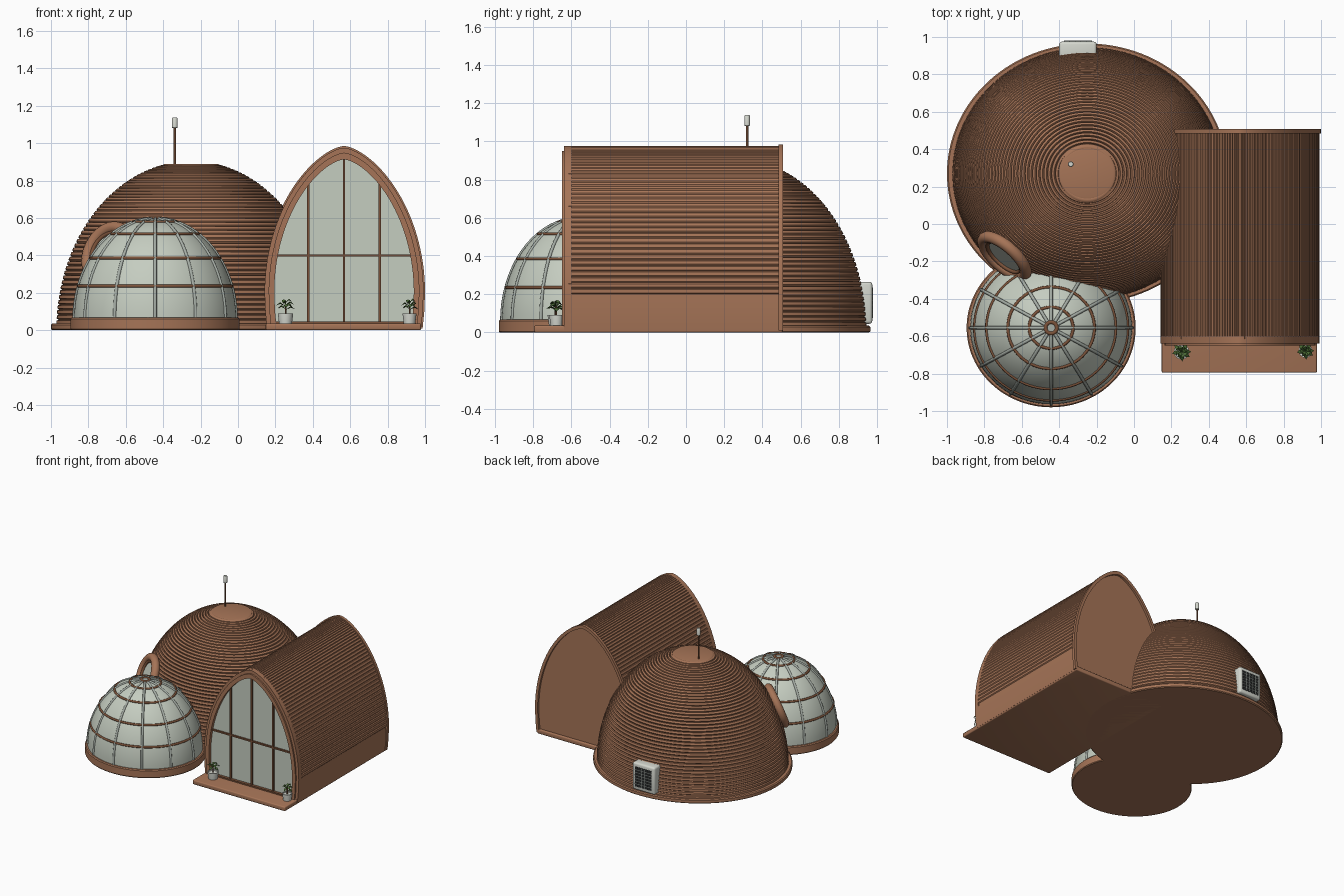
import bpy, bmesh, math
from math import sin, cos, pi
from mathutils import Vector, Matrix

if "Cube" in bpy.data.objects:
    bpy.data.objects.remove(bpy.data.objects["Cube"])


def mat(name, r, g, b):
    m = bpy.data.materials.new(name)
    m.diffuse_color = (r, g, b, 1)
    m.use_nodes = True
    m.node_tree.nodes["Principled BSDF"].inputs["Base Color"].default_value = m.diffuse_color
    return m


CLAY = mat("terracotta", .38, .175, .095)
FRAME = mat("dark_brown_frame", .20, .085, .042)
GLASS = mat("pale_glass", .56, .61, .53)
RIB = mat("grey_metal", .38, .42, .38)
WHITE = mat("off_white", .66, .68, .62)
DARK = mat("dark_grille", .02, .022, .022)
GREEN = mat("leaf_green", .07, .15, .035)


def finish(o, m, angle=35):
    o.data.materials.clear()
    o.data.materials.append(m)
    bpy.ops.object.select_all(action='DESELECT')
    o.select_set(True)
    bpy.context.view_layer.objects.active = o
    bpy.ops.object.shade_smooth_by_angle(angle=math.radians(angle))
    return o


def from_bm(name, bm, m, angle=35):
    bmesh.ops.recalc_face_normals(bm, faces=bm.faces)
    me = bpy.data.meshes.new(name)
    bm.to_mesh(me)
    bm.free()
    o = bpy.data.objects.new(name, me)
    bpy.context.collection.objects.link(o)
    return finish(o, m, angle)


def lathe(name, prof, c, m, sx=1, sy=1, segs=96, angle=35):
    """Spin an (r, z) profile round a vertical axis, with elliptical scale; ends are capped."""
    bm = bmesh.new()
    rings = [[bm.verts.new((c[0] + sx * r * cos(2 * pi * i / segs),
                            c[1] + sy * r * sin(2 * pi * i / segs), z)) for i in range(segs)] for r, z in prof]
    for a, b in zip(rings, rings[1:]):
        for i in range(segs):
            j = (i + 1) % segs
            bm.faces.new((a[i], a[j], b[j], b[i]))
    bm.faces.new(rings[0])
    bm.faces.new(rings[-1])
    return from_bm(name, bm, m, angle)


def extrude(name, pts, y0, y1, m, angle=35):
    """Extrude an (x, z) outline along y."""
    bm = bmesh.new()
    f = bm.faces.new([bm.verts.new((x, y0, z)) for x, z in pts])
    r = bmesh.ops.extrude_face_region(bm, geom=[f])
    for v in r['geom']:
        if isinstance(v, bmesh.types.BMVert):
            v.co.y = y1
    return from_bm(name, bm, m, angle)


def box(name, lo, hi, m, bevel=0):
    bm = bmesh.new()
    bmesh.ops.create_cube(bm, size=1)
    for v in bm.verts:
        v.co = [lo[i] + (v.co[i] + .5) * (hi[i] - lo[i]) for i in range(3)]
    if bevel:
        bmesh.ops.bevel(bm, geom=bm.edges[:], offset=bevel, segments=3, profile=.5, affect='EDGES')
    return from_bm(name, bm, m)


def torus(name, c, R, r, m, sx=1, sy=1, rot=None):
    bpy.ops.mesh.primitive_torus_add(major_radius=R, minor_radius=r, major_segments=64, minor_segments=10)
    o = bpy.context.object
    o.name = name
    M = Matrix.Translation(c) @ (rot or Matrix()) @ Matrix.Diagonal((sx, sy, 1, 1))
    o.data.transform(M)
    return finish(o, m, 60)


def tube(name, pts, r, m):
    cu = bpy.data.curves.new(name, 'CURVE')
    cu.dimensions = '3D'
    cu.bevel_depth = r
    cu.bevel_resolution = 2
    s = cu.splines.new('POLY')
    s.points.add(len(pts) - 1)
    for p, q in zip(s.points, pts):
        p.co = (*q, 1)
    o = bpy.data.objects.new(name, cu)
    bpy.context.collection.objects.link(o)
    bpy.ops.object.select_all(action='DESELECT')
    o.select_set(True)
    bpy.context.view_layer.objects.active = o
    bpy.ops.object.convert(target='MESH')
    return finish(bpy.context.object, m, 60)


# ---- main dome: elliptical, built of stacked printed layers ----
C = (-.25, .27)
AX, AY, H = .718, .672, .90
lathe("main_dome_base", [(.99, 0), (1, .006), (1, .028), (.99, .035)], C, CLAY, .75, .695, 128)
prof = []
N = 46
for k in range(N):
    for f, d in ((0, -.007), (.2, .003), (.8, .003)):
        a = (k + f) / N * math.acos(.13 / AX)
        prof.append((cos(a) * (1 + d / AX), H * sin(a) * (1 + d / H) + .002))
prof[0] = (1, .02)
lathe("main_dome_shell", prof, C, CLAY, AX, AY, 112, 25)

# skylight on the dome top
torus("skylight_ring", (*C, .868), .14, .02, CLAY)
lathe("skylight_glass", [(.13, .86), (.13, .872)], C, GLASS, segs=64)

# porthole facing front left
n = Vector((-.62, -.70, .36)).normalized()
P = Vector((-.685, -.165, .41))
rot = n.to_track_quat('Z', 'Y').to_matrix().to_4x4()
torus("porthole_ring", P + n * .012, .145, .032, CLAY, rot=rot)
torus("porthole_inner_ring", P + n * .015, .115, .012, FRAME, rot=rot)
o = lathe("porthole_glass", [(.125, -.06), (.125, .012)], (0, 0), GLASS, segs=48)
o.data.transform(Matrix.Translation(P) @ rot)

# antenna
A = (-.338, .32)
box("antenna_foot", (A[0] - .02, A[1] - .02, .86), (A[0] + .02, A[1] + .02, .888), WHITE, .004)
lathe("antenna_pole", [(.006, .87), (.006, 1.085)], A, FRAME, segs=12)
lathe("antenna_head", [(.012, 1.08), (.015, 1.084), (.015, 1.132), (.012, 1.137)], A, WHITE, segs=16)

# ventilation unit at the back
box("vent_unit", (-.40, .88, .045), (-.20, .975, .265), WHITE, .015)
box("vent_panel", (-.375, .97, .075), (-.225, .977, .235), DARK)
for i in range(1, 7):
    z = .075 + i * .16 / 7
    box("vent_slat", (-.375, .97, z - .002), (-.225, .98, z + .002), RIB)
for i in range(1, 5):
    x = -.375 + i * .03
    box("vent_bar", (x - .0015, .97, .075), (x + .0015, .98, .235), RIB)

# ---- greenhouse dome ----
G = (-.443, -.555)
GX, GY, GZ, GH = .433, .409, .06, .538
lathe("greenhouse_base", [(.99, 0), (1, .006), (1, .06), (.985, .067), (.9, .067)], G, CLAY, .452, .425)
lathe("greenhouse_glass", [(cos(a), GZ + GH * sin(a)) for a in [i * pi / 48 for i in range(24)]] + [(.01, GZ + GH)],
      G, GLASS, GX, GY, 72)
for i in range(12):
    t = i * pi / 6
    tube("greenhouse_rib", [(G[0] + GX * cos(a) * cos(t), G[1] + GY * cos(a) * sin(t), GZ + GH * sin(a))
                            for a in [k * 1.49 / 20 for k in range(21)]], .009, RIB)
for z in (.235, .385, .515, .578):
    k = math.sqrt(1 - ((z - GZ) / GH) ** 2)
    torus("greenhouse_ring", (*G, z), 1 * k * GX, .0085, FRAME, 1, GY / GX)
torus("greenhouse_hub", (*G, .598), .03, .011, FRAME)
lathe("greenhouse_cap", [(.028, .59), (.028, .603)], G, RIB, segs=24)

# ---- pointed vault ----
VX = .567


def half(d, n=40, bead=0):
    """Right half of the arch outline, inset by d, from the floor to the apex."""
    pts = [(.412 - d, .01), (.421 - d, .1)]
    for k in range(n):
        for f, e in (((0, bead), (.2, 0), (.8, 0)) if bead else ((0, 0),)):
            a = (k + f) / n * pi / 2
            pts.append(((.425 - d - e) * cos(a) ** 1.28, .2 + (.775 - 1.2 * d - e) * sin(a)))
    return pts + [(0, .975 - 1.2 * d)]


def arch(d, bead=0):
    h = half(d, 40, bead)
    return [(VX + x, z) for x, z in h] + [(VX - x, z) for x, z in h[-2::-1]]


def band(name, d0, d1, y0, y1, m):
    extrude(name, arch(d0) + arch(d1)[::-1], y0, y1, m)


box("vault_base", (.148, -.795, 0), (.978, .507, .036), CLAY, .008)
extrude("vault_shell", arch(0, .006), -.615, .49, CLAY, 25)
band("vault_front_rim", 0, .03, -.638, -.60, CLAY)
band("vault_front_inner_rim", .022, .052, -.650, -.60, CLAY)
band("vault_back_rim", -.008, .015, .485, .507, CLAY)
extrude("vault_window", arch(.04), -.625, -.61, GLASS)

# window bars
box("window_sill", (.18, -.648, .02), (.954, -.61, .047), FRAME)
box("window_bar_across", (.19, -.638, .393), (.944, -.615, .405), FRAME)
for x, top in ((.376, .80), (VX, .935), (.758, .80)):
    box("window_bar_upright", (x - .006, -.638, .03), (x + .006, -.615, top), FRAME)

# ---- potted plants by the window ----
for cx, cy, s in ((.254, -.683, 1), (.917, -.678, .9)):
    lathe("plant_pot", [(.034 * s, .034), (.041 * s, .085), (.041 * s, .09), (.034 * s, .09), (.033 * s, .082)],
          (cx, cy), WHITE, segs=24)
    tube("plant_stem", [(cx, cy, .08), (cx, cy, .135)], .004, FRAME)
    bm = bmesh.new()
    for i in range(9):
        t = i * 2.4
        L = (.052 if i < 6 else .036) * s
        z = .108 + .005 * i
        u, v = Vector((cos(t), sin(t), 0)), Vector((-sin(t), cos(t), 0)) * .013
        b = Vector((cx, cy, z))
        mid = b + u * L * .55 + Vector((0, 0, .016))
        tip = b + u * L + Vector((0, 0, .004))
        vs = [bm.verts.new(p) for p in (b, mid + v, tip, mid - v, mid + Vector((0, 0, .005)), mid - Vector((0, 0, .004)))]
        for k in range(4):
            for c in (4, 5):
                bm.faces.new((vs[k], vs[(k + 1) % 4], vs[c]))
    from_bm("plant_leaves", bm, GREEN)
